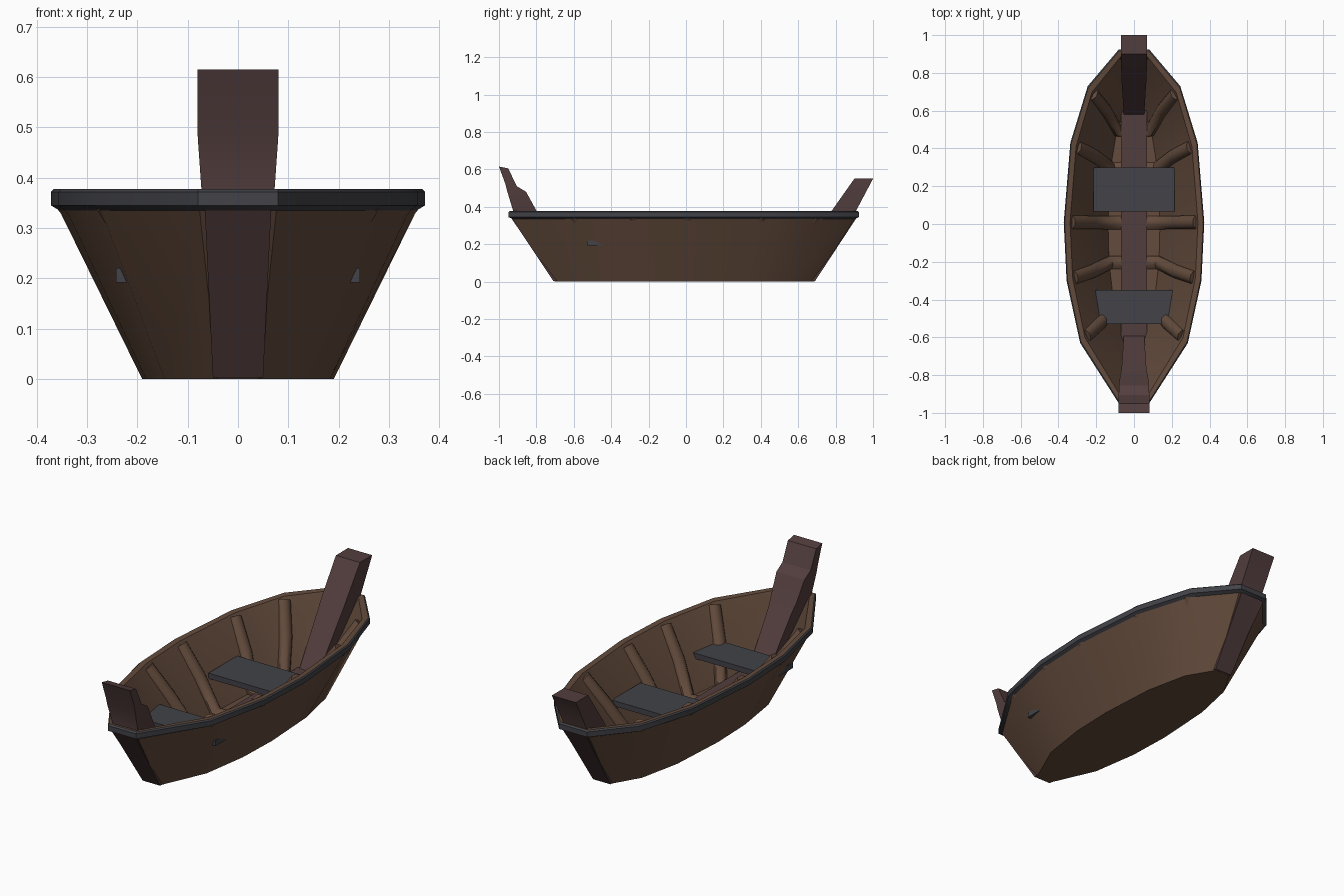
import bpy, bmesh, math
from mathutils import Vector

if "Cube" in bpy.data.objects:
    bpy.data.objects.remove(bpy.data.objects["Cube"])


def material(name, rgb):
    m = bpy.data.materials.new(name)
    m.diffuse_color = (*rgb, 1)
    m.use_nodes = True
    m.node_tree.nodes["Principled BSDF"].inputs["Base Color"].default_value = m.diffuse_color
    return m


BROWN = material("hull brown wood", (0.125, 0.070, 0.045))
PURPLE = material("dark keel wood", (0.085, 0.047, 0.047))
SLATE = material("slate grey", (0.054, 0.055, 0.065))


def finish(bm, name, mats, angle=30):
    bmesh.ops.recalc_face_normals(bm, faces=bm.faces)
    me = bpy.data.meshes.new(name)
    bm.to_mesh(me)
    bm.free()
    ob = bpy.data.objects.new(name, me)
    bpy.context.collection.objects.link(ob)
    for m in mats:
        me.materials.append(m)
    bpy.ops.object.select_all(action='DESELECT')
    ob.select_set(True)
    bpy.context.view_layer.objects.active = ob
    bpy.ops.object.shade_smooth_by_angle(angle=math.radians(angle))
    return ob


def loft(bm, rings, slots=None):
    """Skin closed rings of equal length and cap both ends."""
    vs = [[bm.verts.new(p) for p in r] for r in rings]
    n = len(vs[0])
    for k in range(len(vs) - 1):
        for i in range(n):
            j = (i + 1) % n
            f = bm.faces.new((vs[k][i], vs[k][j], vs[k + 1][j], vs[k + 1][i]))
            f.material_index = slots[k] if slots else 0
    bm.faces.new(vs[0][::-1])
    bm.faces.new(vs[-1])


# Half outline of the rim (x, y), bow to stern
OUTLINE = [(0.08, -0.95), (0.285, -0.63), (0.357, -0.30), (0.372, 0.01),
           (0.337, 0.43), (0.245, 0.73), (0.08, 0.925)]
# Hull levels: x scale, y scale, height (outside up, then inside down)
LEVELS = [(0.513, 0.74, 0), (0.955, 0.975, 0.335), (1, 1, 0.345), (1, 1, 0.372),
          (0.985, 0.99, 0.378), (0.91, 0.955, 0.375), (0.62, 0.83, 0.22),
          (0.37, 0.68, 0.06)]


def at(station, level):
    x, y = OUTLINE[station]
    sx, sy, z = LEVELS[level]
    return Vector((x * sx, y * sy, z))


# Hull shell with a slate band round the outside of the rim
bm = bmesh.new()
rings = []
for lv in range(len(LEVELS)):
    half = [at(s, lv) for s in range(len(OUTLINE))]
    rings.append(half + [Vector((-p.x, p.y, p.z)) for p in reversed(half)])
loft(bm, rings, [0, 1, 1, 1, 0, 0, 0])
finish(bm, "hull", [BROWN, SLATE])

# Ribs running down the inner walls to the keel
for s in range(1, len(OUTLINE) - 1):
    bm = bmesh.new()
    top = at(s, 5) * 0.99
    top.z = 0.355
    mid, low = at(s, 6), at(s, 7)
    path = [top, mid, low, Vector((0.04, low.y, 0.055))]
    for side in (1, -1):
        rings = []
        for k, p in enumerate(path):
            t = (path[min(k + 1, 3)] - path[max(k - 1, 0)]).normalized()
            v = Vector((0, 1, 0))
            v = (v - t * v.dot(t)).normalized()
            w = t.cross(v)
            ring = []
            for a in range(8):
                c = math.tau * (a + 0.5) / 8
                q = p + v * 0.038 * math.cos(c) + w * 0.032 * math.sin(c)
                ring.append((side * q.x, q.y, q.z))
            rings.append(ring)
        loft(bm, rings)
    finish(bm, f"rib_{s}", [BROWN], 50)


# Bow and stern posts: inner y, inner z, outer y, outer z, half width
def post(name, rows):
    bm = bmesh.new()
    loft(bm, [[(-w, yi, zi), (w, yi, zi), (w, yo, zo), (-w, yo, zo)]
              for yi, zi, yo, zo, w in rows])
    finish(bm, name, [PURPLE])


post("bow_post", [(-0.53, 0.003, -0.709, 0.003, 0.05),
                  (-0.77, 0.335, -0.931, 0.335, 0.066),
                  (-0.80, 0.38, -0.925, 0.38, 0.073),
                  (-0.855, 0.48, -0.955, 0.48, 0.080),
                  (-0.905, 0.51, -0.965, 0.52, 0.081),
                  (-0.95, 0.605, -1.0, 0.615, 0.081)])
post("stern_post", [(0.52, 0.003, 0.69, 0.003, 0.05),
                    (0.75, 0.335, 0.908, 0.335, 0.065),
                    (0.78, 0.38, 0.91, 0.38, 0.067),
                    (0.90, 0.55, 1.0, 0.55, 0.069)])


# Keel plank along the floor, and the two seats
def plank(name, hx, y0, y1, z0, z1, mat):
    bm = bmesh.new()
    loft(bm, [[(-hx, y0, z), (hx, y0, z), (hx, y1, z), (-hx, y1, z)] for z in (z0, z1)])
    finish(bm, name, [mat])


plank("keel_plank", 0.068, -0.62, 0.60, 0.04, 0.09, PURPLE)
plank("front_seat", 0.243, -0.53, -0.35, 0.192, 0.22, SLATE)
plank("back_seat", 0.215, 0.065, 0.30, 0.192, 0.22, SLATE)
